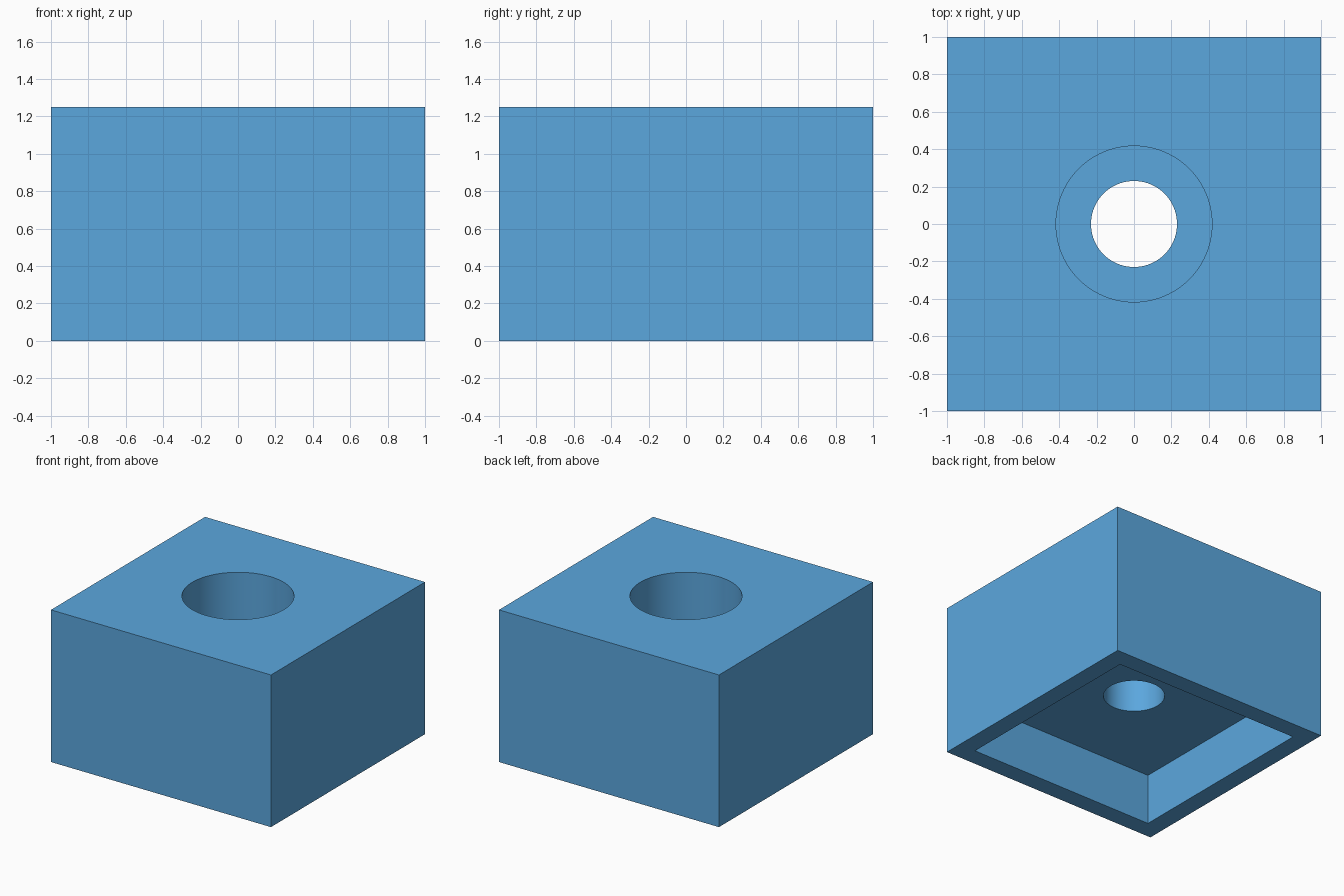
import bpy
import math

if "Cube" in bpy.data.objects:
    bpy.data.objects.remove(bpy.data.objects["Cube"])

SIDE, HEIGHT = 2.0, 1.25
POCKET_SIDE, POCKET_TOP = 1.70, 0.417
BORE_RADIUS, BORE_FLOOR = 0.417, 0.833
HOLE_RADIUS = 0.23

blue = bpy.data.materials.new("blue")
blue.diffuse_color = (0.105, 0.386, 0.730, 1)
blue.use_nodes = True
blue.node_tree.nodes["Principled BSDF"].inputs["Base Color"].default_value = blue.diffuse_color


def box(name, side, z0, z1):
    bpy.ops.mesh.primitive_cube_add(size=1, location=(0, 0, (z0 + z1) / 2))
    obj = bpy.context.object
    obj.name = name
    obj.scale = (side, side, z1 - z0)
    bpy.ops.object.transform_apply(location=True, rotation=True, scale=True)
    return obj


def cylinder(name, radius, z0, z1):
    bpy.ops.mesh.primitive_cylinder_add(
        vertices=96, radius=radius, depth=z1 - z0, location=(0, 0, (z0 + z1) / 2))
    obj = bpy.context.object
    obj.name = name
    bpy.ops.object.transform_apply(location=True, rotation=True, scale=True)
    return obj


def cut(target, cutter):
    mod = target.modifiers.new(cutter.name, 'BOOLEAN')
    mod.operation = 'DIFFERENCE'
    mod.solver = 'EXACT'
    mod.object = cutter
    bpy.context.view_layer.objects.active = target
    bpy.ops.object.modifier_apply(modifier=mod.name)
    bpy.data.objects.remove(cutter)


# Solid block
block = box("mounting_block", SIDE, 0, HEIGHT)
block.data.materials.append(blue)

# Square pocket underneath, wide bore from the top, narrow hole between them
cut(block, box("pocket_cutter", POCKET_SIDE, -0.2, POCKET_TOP))
cut(block, cylinder("bore_cutter", BORE_RADIUS, BORE_FLOOR, HEIGHT + 0.2))
cut(block, cylinder("hole_cutter", HOLE_RADIUS, 0.2, HEIGHT + 0.1))

# One colour everywhere, smooth round walls with sharp rims
block.data.materials.clear()
block.data.materials.append(blue)
for face in block.data.polygons:
    face.material_index = 0
bpy.ops.object.select_all(action='DESELECT')
block.select_set(True)
bpy.context.view_layer.objects.active = block
bpy.ops.object.shade_smooth_by_angle(angle=math.radians(30))
